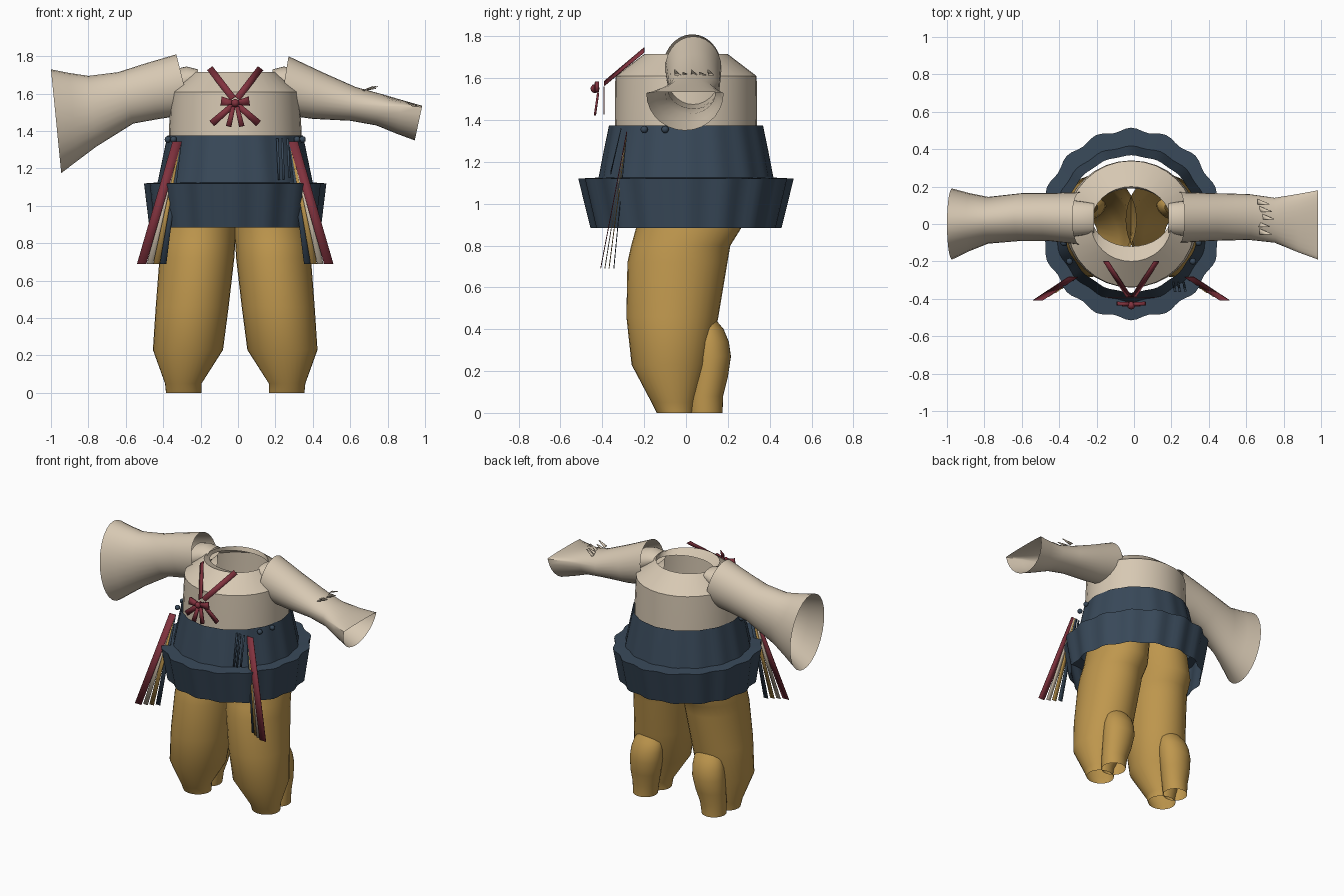
import bpy, bmesh, math
from mathutils import Vector

cube = bpy.data.objects.get("Cube")
if cube:
    bpy.data.objects.remove(cube, do_unlink=True)

CX = -0.015  # body centre line


def material(name, rgb):
    m = bpy.data.materials.new(name)
    m.use_nodes = True
    m.diffuse_color = (*rgb, 1)
    m.node_tree.nodes["Principled BSDF"].inputs["Base Color"].default_value = (*rgb, 1)
    return m


cream = material("cream_linen", (0.68, 0.58, 0.45))
gold = material("ochre_cloth", (0.52, 0.31, 0.075))
navy = material("navy_cloth", (0.04, 0.066, 0.1))
crimson = material("crimson_ribbon", (0.22, 0.032, 0.048))


def finish(name, bm, mat, angle=35):
    bmesh.ops.recalc_face_normals(bm, faces=bm.faces)
    mesh = bpy.data.meshes.new(name)
    bm.to_mesh(mesh)
    bm.free()
    mesh.materials.append(mat)
    ob = bpy.data.objects.new(name, mesh)
    bpy.context.collection.objects.link(ob)
    bpy.ops.object.select_all(action='DESELECT')
    ob.select_set(True)
    bpy.context.view_layer.objects.active = ob
    bpy.ops.object.shade_smooth_by_angle(angle=math.radians(angle))
    return ob


def loft(name, mat, rings, angle=35):
    """Open tube skinned through a list of equal rings."""
    bm = bmesh.new()
    rows = [[bm.verts.new(p) for p in r] for r in rings]
    n = len(rows[0])
    for a, b in zip(rows, rows[1:]):
        for i in range(n):
            j = (i + 1) % n
            bm.faces.new((a[i], a[j], b[j], b[i]))
    return finish(name, bm, mat, angle)


def flat_ring(x, y, z, rx, ry, n=32, lobes=0, wave=0):
    pts = []
    for i in range(n):
        t = math.tau * i / n
        k = 1 + wave * math.cos(lobes * (t - math.pi / 2))
        pts.append(Vector((x + rx * k * math.cos(t), y + ry * k * math.sin(t), z)))
    return pts


def sleeve_ring(xt, zt, xb, zb, y0, y1, split=0.5, n=28):
    """Ring from a top point to a bottom point; split moves its widest line."""
    top, bot = Vector((xt, 0, zt)), Vector((xb, 0, zb))
    mid = top.lerp(bot, split)
    pts = []
    for i in range(n):
        t = math.tau * i / n
        u = math.cos(t)
        p = mid + ((top - mid) * u if u > 0 else (bot - mid) * -u)
        p.y = (y0 + y1) / 2 + (y1 - y0) / 2 * math.sin(t)
        pts.append(p)
    return pts


def ribbon(name, mat, a, b, w0, w1, across=None, thick=0.004):
    """Thin tapered strip from a to b."""
    a, b = Vector(a), Vector(b)
    side = Vector(across) if across else (b - a).cross(Vector((0, 1, 0))).normalized()
    bm = bmesh.new()
    bm.faces.new([bm.verts.new(p) for p in (
        a - side * w0 / 2, a + side * w0 / 2, b + side * w1 / 2, b - side * w1 / 2)])
    ob = finish(name, bm, mat)
    mod = ob.modifiers.new("thickness", 'SOLIDIFY')
    mod.thickness = thick
    mod.offset = 0
    return ob


# Shirt body with a turned-in neckline
torso = [(1.25, .355, .34, 0), (1.4, .355, .34, 0), (1.61, .342, .338, 0),
         (1.715, .215, .2, 0), (1.685, .21, .155, .035)]
loft("shirt_body", cream, [flat_ring(CX, y, z, rx, ry) for z, rx, ry, y in torso], 25)

# Bell sleeve, open at both ends
bell = [(-.33, 1.81, -.25, 1.49, -.11, .17), (-.5, 1.76, -.42, 1.465, -.09, .165),
        (-.64, 1.715, -.56, 1.44, -.09, .165), (-.8, 1.695, -.76, 1.315, -.105, .145),
        (-.9, 1.71, -.86, 1.24, -.145, .165), (-1, 1.73, -.945, 1.175, -.19, .19)]
loft("right_sleeve", cream, [sleeve_ring(*r) for r in bell])

# Drooping sleeve whose cuff is flat on top
droop = [(.27, 1.8, .22, 1.49, -.1, .17), (.45, 1.715, .4, 1.465, -.09, .165),
         (.63, 1.635, .6, 1.455, -.085, .16), (.76, 1.6, .74, 1.43, -.1, .14, .4),
         (.88, 1.565, .85, 1.385, -.15, .16, .18), (.985, 1.535, .945, 1.35, -.19, .18, .03)]
loft("left_sleeve", cream, [sleeve_ring(*r) for r in droop])

# Shoulder yokes under the sleeve heads
for s, label in ((-1, "right"), (1, "left")):
    rows = [(.33, 1.73, .33, 1.56, -.07, .13), (.26, 1.745, .26, 1.6, -.06, .12),
            (.2, 1.73, .2, 1.66, -.05, .11)]
    loft(label + "_shoulder_yoke", cream,
         [sleeve_ring(CX + s * a, b, CX + s * c, d, e, f) for a, b, c, d, e, f in rows])

# Frayed tear across the top of the drooping sleeve
for i in range(5):
    y = .12 - .04 * i
    x = .66 + .012 * (i % 3)
    ribbon("sleeve_tear", cream, (x, y, 1.615), (x + .065, y - .015, 1.64 - .012 * (i % 2)),
           .03, .004, across=(0, 1, 0))

# Wavy waist wrap with an overhanging lower tier
wrap = [(1.375, .36, .365, .008), (1.25, .385, .39, .01), (1.125, .41, .413, .012),
        (1.12, .478, .505, .02), (.885, .45, .448, .02)]
loft("waist_wrap", navy, [flat_ring(CX, 0, z, rx, ry, 96, 16, w) for z, rx, ry, w in wrap])

# Small fold strips and knots on the wrap
for x, top, low in ((.21, 1.36, 1.14), (.235, 1.36, 1.14), (.265, 1.36, 1.15)):
    ribbon("wrap_fold", navy, (x, -.31, top), (x + .01, -.36, low), .012, .012)
for s in (-1, 1):
    for k in range(2):
        bm = bmesh.new()
        bmesh.ops.create_icosphere(bm, subdivisions=2, radius=.018)
        bmesh.ops.translate(bm, verts=bm.verts, vec=(CX + s * (.36 - .03 * k), -.1 - .1 * k, 1.355))
        finish("wrap_knot", bm, navy)

# Baggy trouser legs with a separate calf bulge behind
leg = [(1.15, .34, -.03, -.22, .26), (.88, .39, -.01, -.24, .262), (.8, .4, 0, -.262, .212),
       (.72, .405, .005, -.28, .198), (.46, .425, .035, -.285, .155),
       (.23, .44, .065, -.26, .11), (.05, .375, .18, -.165, .05), (0, .37, .18, -.14, .04)]
calf = [(.46, .24, .06, .05, .13), (.4, .24, .1, .03, .18), (.34, .245, .112, .02, .205),
        (.27, .25, .115, .02, .215), (.17, .26, .105, .02, .2),
        (.08, .27, .09, .01, .177), (0, .275, .082, .01, .175)]
for s, label in ((-1, "right"), (1, "left")):
    loft(label + "_trouser_leg", gold,
         [flat_ring(CX + s * (o + i) / 2, (f + b) / 2, z, (o - i) / 2, (b - f) / 2)
          for z, o, i, f, b in leg])
    loft(label + "_trouser_calf", gold,
         [flat_ring(CX + s * x, (f + b) / 2, z, rx, (b - f) / 2) for z, x, rx, f, b in calf])

# Fans of hanging ribbons at both hips
fan = [("crimson", crimson, .5, -.408, .31), ("cream", cream, .455, -.388, .305),
       ("ochre", gold, .42, -.368, .3), ("navy", navy, .385, -.345, .295)]
for s in (-1, 1):
    for label, mat, x, y, x0 in fan:
        wide = .05 if mat == crimson else .034
        ribbon(label + "_hip_ribbon", mat, (CX + s * x0, -.283, 1.345),
               (CX + s * x, y, .69), wide if mat == crimson else .02, wide, across=(1, 0, 0))

# Neck straps, bow loops, tails and knot
for s in (-1, 1):
    ribbon("neck_strap", crimson, (CX + s * .135, -.2, 1.735), (CX + s * .012, -.39, 1.575),
           .036, .036)
    ribbon("bow_loop", crimson, (CX, -.43, 1.55), (CX + s * .075, -.425, 1.56), .02, .05, thick=.02)
    ribbon("bow_long_tail", crimson, (CX, -.392, 1.55), (CX + s * .125, -.392, 1.44), .03, .038)
    ribbon("bow_short_tail", crimson, (CX + s * .01, -.42, 1.53), (CX + s * .035, -.435, 1.425),
           .022, .03, thick=.01)
bm = bmesh.new()
bmesh.ops.create_icosphere(bm, subdivisions=2, radius=.022)
bmesh.ops.translate(bm, verts=bm.verts, vec=(CX, -.435, 1.55))
finish("bow_knot", bm, crimson)
